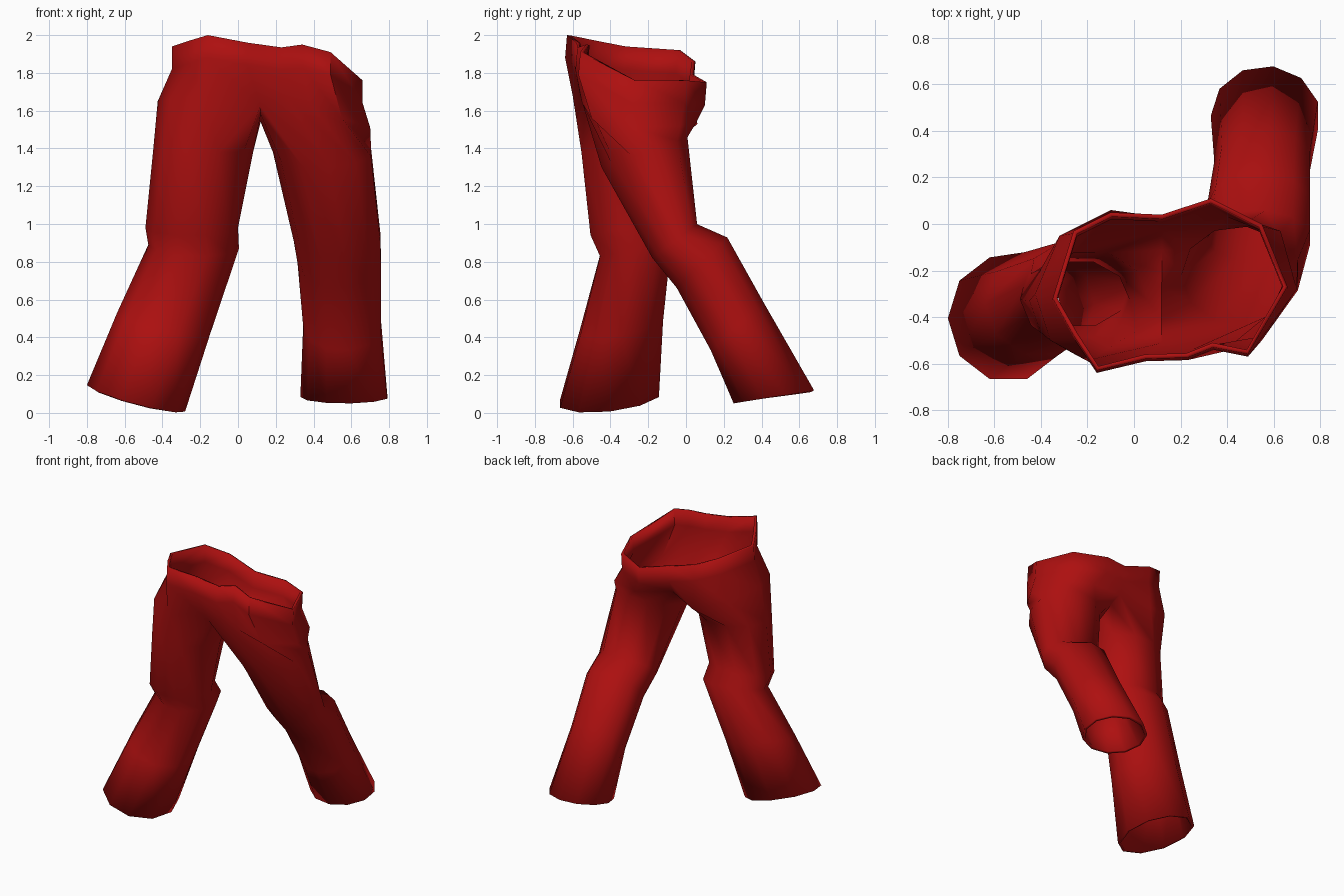
import bpy
import bmesh
from math import cos, sin, pi
from mathutils import Vector

if "Cube" in bpy.data.objects:
    bpy.data.objects.remove(bpy.data.objects["Cube"], do_unlink=True)

# Cloth colour
cloth = bpy.data.materials.new("red cloth")
cloth.use_nodes = True
red = (0.42, 0.005, 0.005, 1)
cloth.diffuse_color = red
shader = cloth.node_tree.nodes["Principled BSDF"]
shader.inputs["Base Color"].default_value = red
shader.inputs["Roughness"].default_value = 0.8

# Waist edge: front centre, left side, back centre, right side
waist_points = [
    (.05, -.58, 1.96), (.23, -.575, 1.935), (.34, -.53, 1.95), (.49, -.56, 1.91),
    (.66, -.27, 1.76), (.55, 0, 1.76), (.33, .11, 1.75), (.12, .04, 1.79),
    (-.1, .05, 1.86), (-.26, -.03, 1.92), (-.35, -.32, 1.94), (-.26, -.48, 1.97),
    (-.16, -.63, 2)]
# Fullest line of the hips, in the same order
hip_points = [
    (.12, -.53, 1.63), (.25, -.56, 1.68), (.38, -.55, 1.64), (.55, -.5, 1.56),
    (.7, -.28, 1.51), (.63, -.03, 1.52), (.4, .05, 1.53), (.12, -.01, 1.58),
    (-.1, .06, 1.53), (-.32, -.05, 1.6), (-.425, -.3, 1.65), (-.36, -.5, 1.66),
    (-.18, -.6, 1.68)]
crotch_points = [(.12, -.1, 1.54), (.12, -.27, 1.54), (.12, -.42, 1.58)]
BACK = 7

# Leg cross-sections: centre, (half width, its rise), (half depth, its rise)
left_sections = [
    ((.45, -.22, 1.38), (.265, 0), (.23, .08)),
    ((.53, -.06, .91), (.235, 0), (.12, .09)),
    ((.54, .085, .795), (.225, 0), (.135, .135)),
    ((.555, .27, .46), (.21, 0), (.14, .13)),
    ((.565, .465, .085), (.235, 0), (.215, .035))]
right_sections = [
    ((-.185, -.33, 1.38), (.265, 0), (.235, 0)),
    ((-.245, -.325, .98), (.245, 0), (.19, .04)),
    ((-.235, -.265, .88), (.24, -.01), (.2, .05)),
    ((-.395, -.34, .47), (.245, -.06), (.23, .04)),
    ((-.54, -.405, .077), (.26, -.07), (.275, .03))]

bm = bmesh.new()


def add_ring(points):
    return [bm.verts.new(p) for p in points]


def bridge(upper, lower):
    """Join two closed rings of equal length with quads."""
    n = len(upper)
    for i in range(n):
        j = (i + 1) % n
        bm.faces.new((upper[i], lower[i], lower[j], upper[j]))


def section(data, n, inner_index, inner_angle):
    """Tilted oval whose inner_index point faces the other leg."""
    centre, (width, width_rise), (depth, depth_rise) = data
    u, v = Vector((width, 0, width_rise)), Vector((0, depth, depth_rise))
    angles = [inner_angle + (i - inner_index) * 2 * pi / n for i in range(n)]
    return add_ring([Vector(centre) + u * cos(a) + v * sin(a) for a in angles])


def add_leg(top, sections, inner_angle):
    """Loft a leg downwards; the middle crotch point is second from the end."""
    for data in sections:
        ring = section(data, len(top), len(top) - 2, inner_angle)
        bridge(top, ring)
        top = ring


# Waistband and seat
waist = add_ring(waist_points)
band = add_ring([Vector(p) + Vector((0, -.01, -.12)) for p in waist_points])
hips = add_ring(hip_points)
crotch = add_ring(crotch_points)
bridge(waist, band)
bridge(band, hips)

# Legs share the crotch seam
add_leg(hips[:BACK + 1] + crotch, left_sections, pi)
add_leg(hips[BACK:] + hips[:1] + crotch[::-1], right_sections, 0)

bmesh.ops.recalc_face_normals(bm, faces=bm.faces[:])
mesh = bpy.data.meshes.new("trousers")
bm.to_mesh(mesh)
bm.free()
trousers = bpy.data.objects.new("trousers", mesh)
bpy.context.collection.objects.link(trousers)
mesh.materials.append(cloth)

# Soft shading and cloth thickness
bpy.context.view_layer.objects.active = trousers
trousers.select_set(True)
bpy.ops.object.shade_smooth_by_angle(angle=pi / 3)
thickness = trousers.modifiers.new("cloth thickness", "SOLIDIFY")
thickness.thickness = 0.02
thickness.offset = -1
